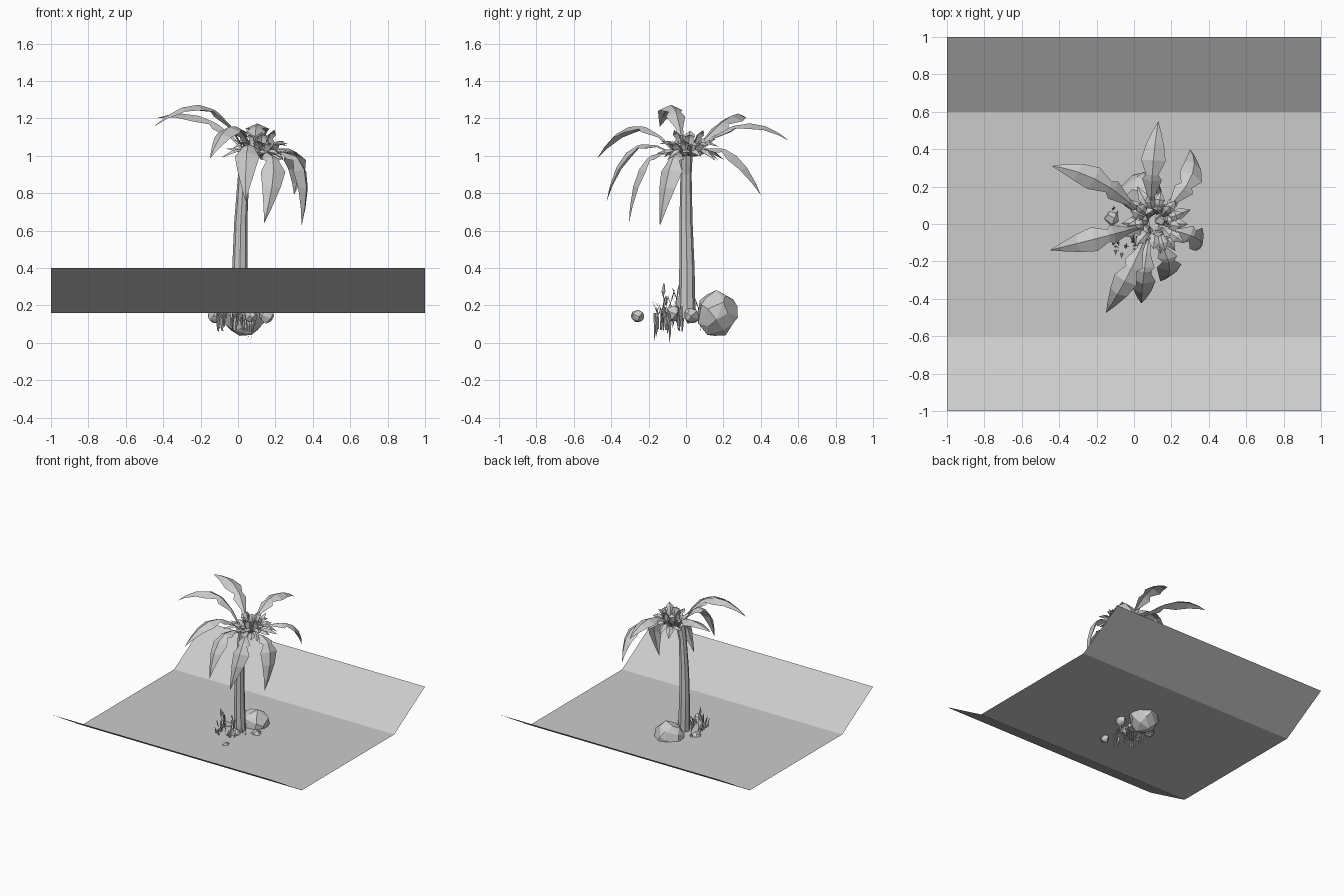
import bpy, bmesh, math, random
from mathutils import Vector

if "Cube" in bpy.data.objects:
    bpy.data.objects.remove(bpy.data.objects["Cube"])

random.seed(7)


def make_object(name, bm):
    mesh = bpy.data.meshes.new(name)
    bm.to_mesh(mesh)
    bm.free()
    ob = bpy.data.objects.new(name, mesh)
    bpy.context.collection.objects.link(ob)
    return ob


def through(a, m, b, t):
    """Quadratic curve from a to b passing through m at t = 0.5."""
    c = 2 * m - (a + b) / 2
    return a * (1 - t) ** 2 + c * 2 * t * (1 - t) + b * t * t


def blade(bm, a, m, b, width, profile, fold):
    """Pointed leaf folded along its midrib; profile holds (t, relative half width)."""
    a, m, b = Vector(a), Vector(m), Vector(b)
    flat = Vector((b.x - a.x, b.y - a.y, 0))
    flat = flat.normalized() if flat.length > 1e-4 else Vector((1, 0, 0))
    side = Vector((-flat.y, flat.x, 0))
    rows = []
    for t, w in profile:
        p = through(a, m, b, t)
        tan = (through(a, m, b, t + .02) - through(a, m, b, t - .02)).normalized()
        nor = tan.cross(side).normalized()
        if w == 0:
            rows.append([bm.verts.new(p)])
        else:
            drop = nor * (-fold * w * width)
            rows.append([bm.verts.new(p + side * w * width - drop * -1),
                         bm.verts.new(p),
                         bm.verts.new(p - side * w * width - drop * -1)])
    for r, s in zip(rows, rows[1:]):
        for i in (0, 1):
            if len(s) == 1:
                bm.faces.new((r[i], r[i + 1], s[0]))
            else:
                bm.faces.new((r[i], r[i + 1], s[i + 1], s[i]))


def rock(name, centre, size, points):
    """Faceted boulder: convex hull of scattered points on an ellipsoid."""
    bm = bmesh.new()
    for i in range(points):
        z = 1 - 2 * (i + .5) / points
        r = math.sqrt(1 - z * z)
        ang = i * 2.39996 + random.uniform(-.3, .3)
        k = random.uniform(.92, 1.06)
        d = Vector((r * math.cos(ang), r * math.sin(ang), z)) * k
        bm.verts.new([c + s * v for c, s, v in zip(centre, size, d)])
    bmesh.ops.convex_hull(bm, input=bm.verts)
    bmesh.ops.dissolve_limit(bm, angle_limit=math.radians(14), verts=bm.verts, edges=bm.edges)
    make_object(name, bm)


# Ground sheet with upturned front and back strips
bm = bmesh.new()
rows = [[bm.verts.new((x, y, z)) for x in (-1, 1)]
        for y, z in ((-1, .4), (-.6, .16), (.6, .16), (1, .4))]
for r, s in zip(rows, rows[1:]):
    bm.faces.new((r[0], r[1], s[1], s[0]))
make_object("ground_sheet", bm)

# Eight-sided trunk, tapering and leaning slightly
bm = bmesh.new()
rings = []
for x, y, z, r in ((.015, .005, .13, .046), (.01, .005, .4, .041), (.015, 0, .65, .035),
                   (.03, 0, .9, .03), (.05, 0, 1.01, .036)):
    rings.append([bm.verts.new((x + r * math.cos(i * math.pi / 4), y + r * math.sin(i * math.pi / 4), z))
                  for i in range(8)])
for r, s in zip(rings, rings[1:]):
    for i in range(8):
        j = (i + 1) % 8
        bm.faces.new((r[i], r[j], s[j], s[i]))
bm.faces.new(rings[0][::-1])
bm.faces.new(rings[-1])
make_object("trunk", bm)

# Large fronds: midpoint and tip of each arch
FROND = ((0, .15), (.2, .3), (.36, .8), (.42, .5), (.58, 1), (.75, .75), (.9, .35), (1, 0))
fronds = [
    ((.10, .30, 1.17), (.13, .55, 1.08)),
    ((-.17, .22, 1.20), (-.44, .31, 1.20)),
    ((-.17, -.07, 1.265), (-.45, -.14, 1.155)),
    ((-.03, -.27, 1.16), (-.15, -.475, .985)),
    ((.05, -.29, 1.04), (.04, -.425, .755)),
    ((.19, -.23, .96), (.14, -.305, .64)),
    ((.34, -.08, .96), (.34, -.14, .625)),
    ((.30, .24, 1.02), (.30, .40, .79)),
]
bm = bmesh.new()
hub = Vector((.09, 0, 1.0))
for mid, tip in fronds:
    out = Vector((mid[0] - hub.x, mid[1] - hub.y, 0)).normalized()
    blade(bm, hub + out * .04, mid, tip, .066, FROND, .45)
make_object("large_fronds", bm)

# Short inner leaves filling the crown
LEAF = ((0, .3), (.35, 1), (.45, .6), (.65, .85), (1, 0))
bm = bmesh.new()
for ring, (n, reach, rise) in enumerate(((12, .21, .0), (12, .17, .06), (8, .1, .11))):
    for i in range(n):
        ang = 2 * math.pi * (i + .5 * ring) / n + random.uniform(-.2, .2)
        d = Vector((math.cos(ang), math.sin(ang), 0))
        up = Vector((0, 0, 1))
        length = reach * random.uniform(.75, 1.1)
        c = Vector((.12, .01, 1.0))
        a = c + d * .04
        b = c + d * length + up * (rise + random.uniform(-.03, .04))
        m = c + d * length * .6 + up * (rise * .6 + .035)
        blade(bm, a, m, b, .034, LEAF, .5)
make_object("crown_leaves", bm)

# Rocks around the trunk foot
rock("large_rock", (.035, .165, .155), (.125, .112, .125), 34)
for i, (x, y, z, r) in enumerate(((.15, .025, .145, .044), (.07, -.26, .142, .036),
                                  (.02, -.065, .155, .045), (-.12, .03, .145, .044))):
    rock(f"small_rock_{i + 1}", (x, y, z), (r, r, r), 16)

# Grass blades, thin and bent
GRASS = ((0, .7), (.35, 1), (.7, .7), (1, 0))
HEAD = ((0, .3), (.65, .3), (.75, 1.1), (.9, .9), (1, 0))
bm = bmesh.new()
spots = [(random.uniform(-.12, .09), random.uniform(-.17, -.02)) for _ in range(34)]
spots += [(-.12, .07), (-.10, .09), (-.08, .08)]
for i, (x, y) in enumerate(spots):
    tall = i % 4 == 0
    z0 = random.uniform(.06, .13)
    h = random.uniform(.17, .21) if tall else random.uniform(.09, .16)
    ang = random.uniform(0, 2 * math.pi)
    d = Vector((math.cos(ang), math.sin(ang), 0)) * random.uniform(.015, .05)
    a = Vector((x, y, z0))
    b = a + d + Vector((0, 0, h))
    m = a + d * .25 + Vector((0, 0, h * .55))
    blade(bm, a, m, b, .007, HEAD if tall else GRASS, .4)
# Roots reaching below the sheet
for x, y, z in ((.065, -.09, 0), (.05, -.17, .01), (.02, -.16, .03), (.075, -.1, .04)):
    blade(bm, (x, y, .16), (x + .012, y + .005, (z + .16) / 2), (x, y, z), .007, GRASS, .4)
make_object("grass", bm)
